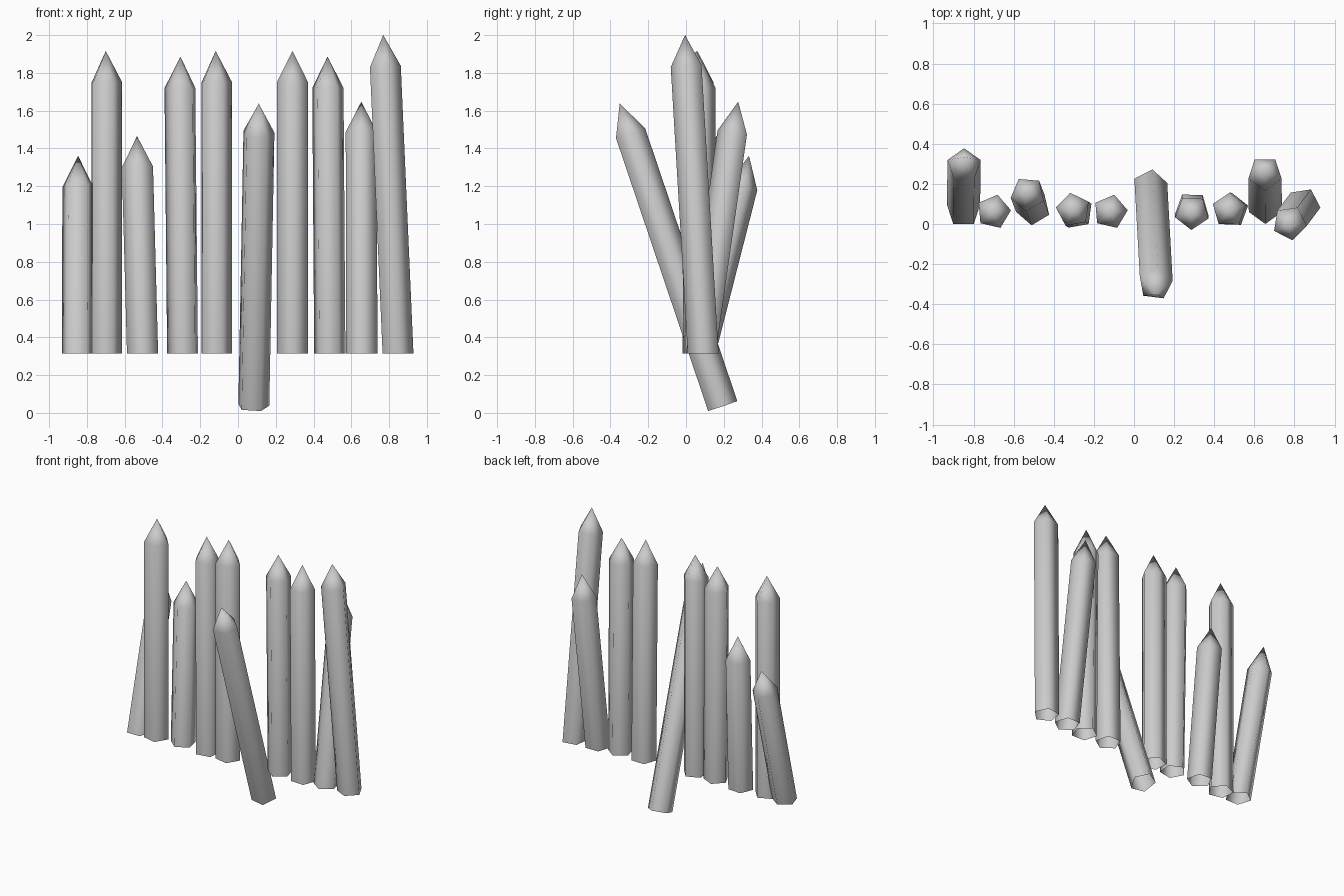
import bpy, bmesh
from math import radians, cos, sin
from mathutils import Vector

cube = bpy.data.objects.get("Cube")
if cube:
    bpy.data.objects.remove(cube)

# One plain grey for every stake
grey = bpy.data.materials.new("stake_grey")
grey.use_nodes = True
COLOUR = (0.6, 0.6, 0.6, 1.0)
grey.diffuse_color = COLOUR
grey.node_tree.nodes["Principled BSDF"].inputs["Base Color"].default_value = COLOUR

SIDES, RADIUS, POINT, GROUND = 5, 0.087, 0.166, 0.315


def stake(name, base, shoulder, turn, cut_level=True):
    """Open five-sided post with a point; its foot is cut level or square."""
    base, shoulder = Vector(base), Vector(shoulder)
    axis = (shoulder - base).normalized()
    lean = Vector((0, 0, 1)).rotation_difference(axis)
    bm = bmesh.new()
    foot, top = [], []
    for i in range(SIDES):
        a = radians(turn + i * 360 / SIDES)
        spoke = Vector((cos(a), sin(a), 0)) * RADIUS
        foot.append(bm.verts.new(base + (spoke if cut_level else lean @ spoke)))
        top.append(bm.verts.new(shoulder + lean @ spoke))
    tip = bm.verts.new(shoulder + axis * POINT)
    for i in range(SIDES):
        j = (i + 1) % SIDES
        bm.faces.new((foot[i], foot[j], top[j], top[i]))
        bm.faces.new((top[i], top[j], tip))
    for f in bm.faces:
        f.smooth = True
    mesh = bpy.data.meshes.new(name)
    bm.to_mesh(mesh)
    bm.free()
    mesh.materials.append(grey)
    obj = bpy.data.objects.new(name, mesh)
    bpy.context.collection.objects.link(obj)


# Upright stakes
for name, x in (("upright_stake_right", -0.70), ("upright_stake_middle", -0.118)):
    stake(name, (x, 0.061, GROUND), (x, 0.061, 1.75), 5)

# Leaning stakes: foot x, y, then shoulder x, y, z, then turn
leaning = {
    "short_stake_far_right": (-0.850, 0.07, -0.847, 0.293, 1.20, 90),
    "short_stake_right": (-0.503, 0.08, -0.530, 0.150, 1.30, -95),
    "tall_stake_right": (-0.289, 0.06, -0.303, 0.070, 1.72, 100),
    "tall_stake_left": (0.289, 0.075, 0.289, 0.057, 1.75, -92),
    "tall_stake_mid_left": (0.485, 0.068, 0.475, 0.070, 1.72, 88),
    "back_leaning_stake_left": (0.655, 0.087, 0.653, 0.253, 1.483, -90),
    "tallest_stake_far_left": (0.843, 0.095, 0.776, 0.005, 1.835, -81),
}
for name, (x, y, sx, sy, sz, turn) in leaning.items():
    stake(name, (x, y, GROUND), (sx, sy, sz), turn)

# Fallen stake tipped forward below the row
stake("fallen_stake", (0.08, 0.19, 0.035), (0.107, -0.298, 1.48), 82, cut_level=False)
